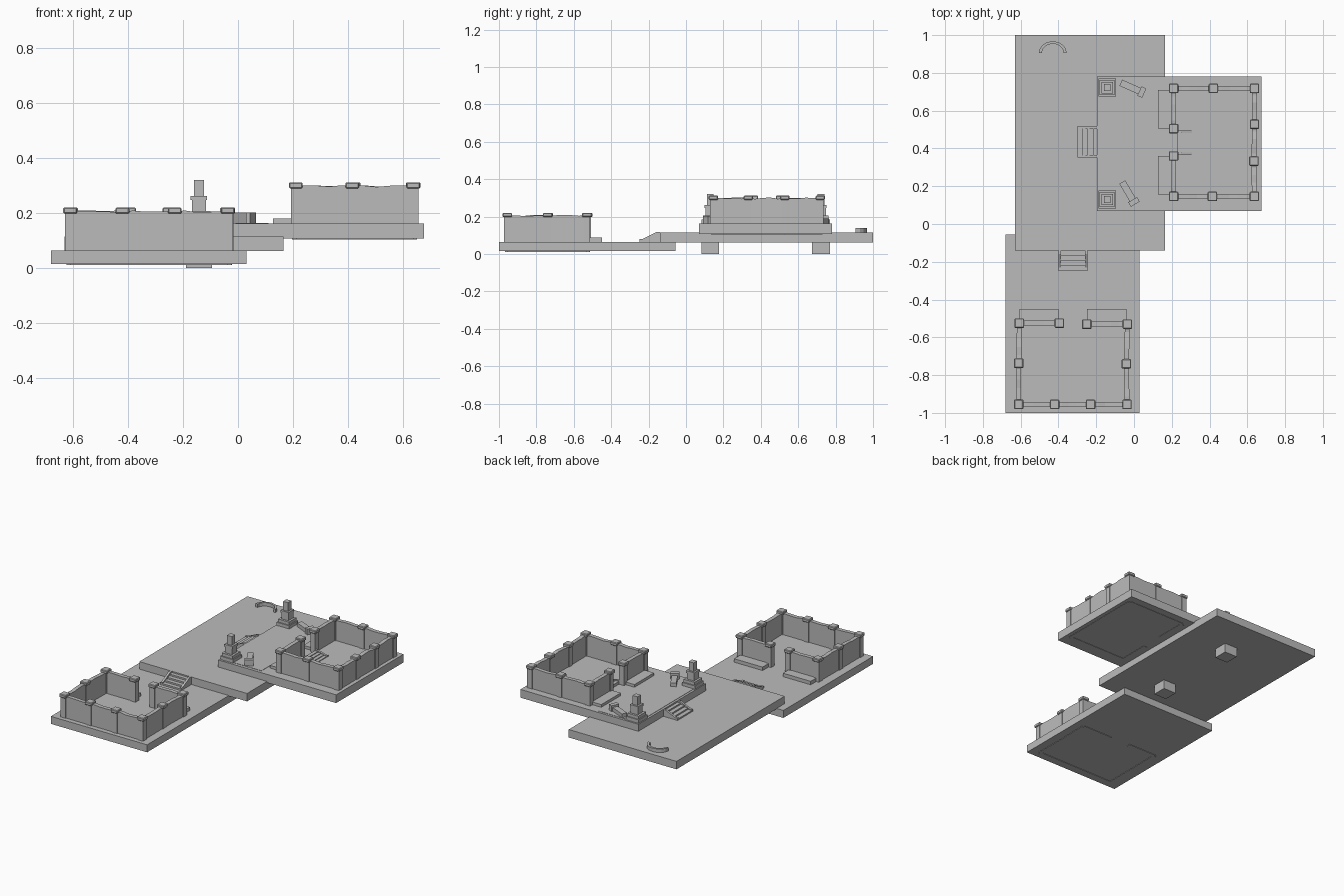
import bpy, bmesh, math, random
from mathutils import Matrix, Vector

random.seed(4)
if "Cube" in bpy.data.objects:
    bpy.data.objects.remove(bpy.data.objects["Cube"])

stone = bpy.data.materials.new("grey stone")
stone.use_nodes = True
GREY = (0.5, 0.5, 0.5, 1)
stone.diffuse_color = GREY
stone.node_tree.nodes["Principled BSDF"].inputs["Base Color"].default_value = GREY


def add_box(bm, lo, hi):
    size = [b - a for a, b in zip(lo, hi)]
    mid = [(a + b) / 2 for a, b in zip(lo, hi)]
    m = Matrix.Translation(mid) @ Matrix.Diagonal((*size, 1))
    return bmesh.ops.create_cube(bm, size=1, matrix=m)["verts"]


def add_prism(bm, profile, y0, y1):
    """Extrude an x/z outline along y."""
    face = bm.faces.new([bm.verts.new((x, y0, z)) for x, z in profile])
    ext = bmesh.ops.extrude_face_region(bm, geom=[face])["geom"]
    moved = [v for v in ext if isinstance(v, bmesh.types.BMVert)]
    bmesh.ops.translate(bm, verts=moved, vec=(0, y1 - y0, 0))


def finish(bm, name, loc=(0, 0, 0), angle=0):
    bmesh.ops.recalc_face_normals(bm, faces=bm.faces)
    mesh = bpy.data.meshes.new(name)
    bm.to_mesh(mesh)
    bm.free()
    mesh.materials.append(stone)
    ob = bpy.data.objects.new(name, mesh)
    ob.location = loc
    ob.rotation_euler.z = angle
    bpy.context.collection.objects.link(ob)


def box(name, lo, hi):
    bm = bmesh.new()
    add_box(bm, lo, hi)
    finish(bm, name)


def enclosure(name, points, base, floor, top):
    """Posts with caps, joined by walls with a worn top edge."""
    posts, walls = bmesh.new(), bmesh.new()
    for x, y in points:
        add_box(posts, (x - .018, y - .018, floor - .01), (x + .018, y + .018, top - .01))
        caps = add_box(posts, (x - .025, y - .025, top - .012), (x + .025, y + .025, top + .01))
        edges = {e for v in caps for e in v.link_edges}
        bmesh.ops.bevel(posts, geom=list(edges), offset=.004, segments=1, affect='EDGES')
    for a, b in zip(points, points[1:]):
        a, b = Vector(a), Vector(b)
        side = (b - a).orthogonal().normalized() * .013
        rows = []
        for i in range(6):
            p = a.lerp(b, i / 5)
            h = top - random.uniform(0, .007)
            rows.append([walls.verts.new((q.x, q.y, z)) for q, z in
                         ((p - side, base), (p + side, base), (p + side, h), (p - side, h))])
        for r, s in zip(rows, rows[1:]):
            for k in range(4):
                n = (k + 1) % 4
                walls.faces.new((r[k], r[n], s[n], s[k]))
        walls.faces.new(rows[0])
        walls.faces.new(rows[-1])
    finish(posts, name + "_posts")
    finish(walls, name + "_walls")


def stairs(name, loc, angle, run, width, rise, steps=4):
    """Descends along local +x from the given point, between sloped side rails."""
    bm = bmesh.new()
    w = width / 2
    profile = [(0, -.01), (run, -.01)]
    for i in range(steps):
        z = rise * (i + 1) / (steps + 1)
        profile += [(run * (1 - i / steps), z), (run * (1 - (i + 1) / steps), z)]
    add_prism(bm, profile, -w + .01, w - .01)
    rail = [(0, -.01), (run, -.01), (run, rise * .3), (run * .85, rise * .3),
            (run * .2, rise), (0, rise)]
    for y in (-w, w - .014):
        add_prism(bm, rail, y, y + .014)
    finish(bm, name, loc, angle)


# Terraces
box("lower_terrace", (-.68, -1, .015), (.03, -.055, .065))
box("middle_terrace", (-.63, -.14, .062), (.165, 1, .115))
box("upper_terrace", (-.195, .07, .107), (.675, .78, .162))
box("forecourt_paving", (-.18, .09, .16), (.11, .765, .164))

# Walled rooms, each a run of posts from one gate side round to the other
lower_room = [(-.395, -.525), (-.607, -.525), (-.61, -.737), (-.61, -.955), (-.42, -.955),
              (-.23, -.955), (-.037, -.955), (-.04, -.74), (-.035, -.53), (-.25, -.53)]
upper_room = [(.21, .505), (.21, .718), (.42, .718), (.638, .718), (.638, .528),
              (.635, .333), (.637, .146), (.415, .146), (.21, .146), (.21, .36)]
enclosure("lower_room", lower_room, .012, .065, .21)
enclosure("upper_room", upper_room, .105, .162, .302)

# Low ledges either side of each gate
for side, x0, x1 in (("right", -.605, -.4), ("left", -.25, -.04)):
    box("lower_ledge_" + side, (x0, -.52, .06), (x1, -.45, .088))
for side, y0, y1 in (("front", .155, .36), ("back", .505, .71)):
    box("upper_ledge_" + side, (.128, y0, .155), (.2, y1, .18))

# Stairs
stairs("lower_stairs", (-.323, -.138, .065), -math.pi / 2, .11, .155, .052)
stairs("middle_stairs", (-.19, .435, .115), math.pi, .11, .165, .046)
stairs("room_stairs", (.23, .43, .162), 0, .09, .13, .024)

# Pedestals with broken columns
for side, y in (("front", .13), ("back", .722)):
    bm = bmesh.new()
    x = -.142
    for r, z0, z1 in ((.047, 0, .185), (.04, .185, .205), (.026, .205, .25),
                      (.03, .247, .262), (.018, .26, .32)):
        add_box(bm, (x - r, y - r, z0), (x + r, y + r, z1))
    finish(bm, "column_" + side)

# Fallen column pieces
for side, loc, angle in (("front", (-.062, .222), -1.04), ("back", (-.07, .748), -.42)):
    bm = bmesh.new()
    for r, x0, x1 in ((.018, 0, .115), (.027, .108, .136)):
        add_box(bm, (x0, -r, .16), (x1, r, .162 + r * 1.5))
    finish(bm, "fallen_column_" + side, (*loc, 0), angle)

# Broken arch lying on the middle terrace
bm = bmesh.new()
rings = []
for i in range(9):
    t = math.pi * i / 8
    rings.append([bm.verts.new((r * math.cos(t), r * math.sin(t) * .85, z))
                  for r, z in ((.058, .11), (.074, .11), (.074, .138), (.058, .138))])
for a, b in zip(rings, rings[1:]):
    for k in range(4):
        n = (k + 1) % 4
        bm.faces.new((a[k], a[n], b[n], b[k]))
bm.faces.new(rings[0])
bm.faces.new(rings[-1])
finish(bm, "fallen_arch", (-.43, .905, 0))
